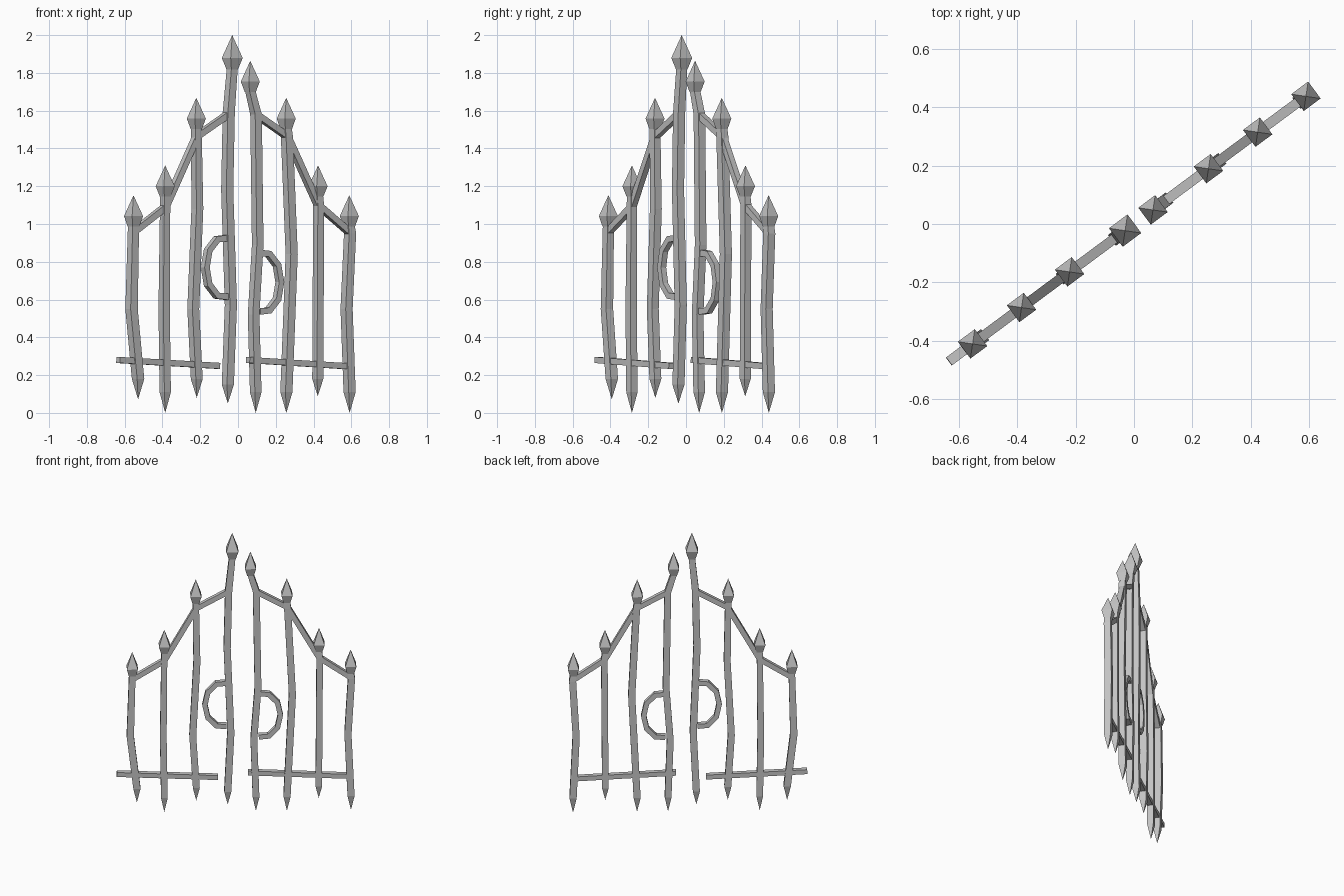
import bpy, bmesh, math
from mathutils import Matrix, Vector

cube = bpy.data.objects.get("Cube")
if cube:
    bpy.data.objects.remove(cube, do_unlink=True)

ANGLE = Matrix.Rotation(math.radians(36.6), 4, 'Z')   # the gate stands diagonally

iron = bpy.data.materials.new("grey_iron")
iron.use_nodes = True
GREY = (0.55, 0.55, 0.55, 1)
iron.diffuse_color = GREY
iron.node_tree.nodes["Principled BSDF"].inputs["Base Color"].default_value = GREY


def loft(name, rings):
    """Skin a list of four-point rings and cap the ends."""
    bm = bmesh.new()
    loops = [[bm.verts.new(p) for p in ring] for ring in rings]
    for a, b in zip(loops, loops[1:]):
        for i in range(4):
            j = (i + 1) % 4
            bm.faces.new((a[i], a[j], b[j], b[i]))
    bm.faces.new(loops[0][::-1])
    bm.faces.new(loops[-1])
    bmesh.ops.remove_doubles(bm, verts=bm.verts, dist=0.0005)
    bmesh.ops.recalc_face_normals(bm, faces=bm.faces)
    bm.transform(ANGLE)
    me = bpy.data.meshes.new(name)
    bm.to_mesh(me)
    bm.free()
    me.materials.append(iron)
    ob = bpy.data.objects.new(name, me)
    bpy.context.collection.objects.link(ob)


def level_ring(u, z, w):
    h = w / 2
    return [(u + a * h, b * h, z) for a, b in ((-1, -1), (1, -1), (1, 1), (-1, 1))]


def strip(name, path, height, depth):
    """Square bar following a path of (u, z) points in the gate plane."""
    pts = [Vector(p) for p in path]
    rings = []
    for i, p in enumerate(pts):
        t = (pts[min(i + 1, len(pts) - 1)] - pts[max(i - 1, 0)]).normalized()
        n = Vector((-t.y, t.x)) * height / 2
        rings.append([(p.x + s * n.x, d * depth / 2, p.y + s * n.y)
                      for s, d in ((-1, -1), (1, -1), (1, 1), (-1, 1))])
    loft(name, rings)


def post(name, tip, bends, foot, width, size):
    """Crooked square post with a pointed foot and a spearhead on top."""
    u, z = tip
    neck = z - 0.16 * size
    rings = [level_ring(bends[-1][0], foot, 0.0002)]
    rings += [level_ring(bu, bz, width) for bu, bz in reversed(bends)]
    rings.append(level_ring(u, neck, width * 0.9))
    loft(name, rings)
    loft(name + "_spearhead", [level_ring(u, neck - 0.005, width * 0.95),
                               level_ring(u, z - 0.11 * size, 0.072 * size),
                               level_ring(u, z, 0.0002)])


# Posts: spear tip, bends from top to bottom, foot height, width, spear size
POSTS = [
    ((-0.689, 1.152), [(-0.702, 0.55), (-0.659, 0.18)], 0.072, 0.047, 1),
    ((-0.48, 1.31), [(-0.487, 0.55), (-0.48, 0.11)], 0, 0.043, 1),
    ((-0.275, 1.668), [(-0.268, 1.08), (-0.295, 0.55), (-0.272, 0.18)], 0.08, 0.045, 1),
    ((-0.038, 2.0), [(-0.061, 1.59), (-0.071, 1.18), (-0.047, 0.57), (-0.067, 0.15)], 0.05, 0.046, 1.1),
    ((0.081, 1.864), [(0.119, 1.58), (0.13, 0.89), (0.103, 0.52), (0.117, 0.11)], 0, 0.044, 1),
    ((0.318, 1.668), [(0.323, 1.46), (0.354, 0.84), (0.319, 0.11)], 0, 0.046, 1),
    ((0.528, 1.31), [(0.532, 1.1), (0.526, 0.18)], 0.088, 0.042, 1),
    ((0.734, 1.152), [(0.739, 0.95), (0.716, 0.55), (0.736, 0.11)], 0, 0.046, 1),
]
for n, spec in enumerate(POSTS, 1):
    post(f"post_{n}", *spec)

# Sloping braces stepping up to the middle
BRACES = {
    "right": [(-0.687, 0.96), (-0.48, 1.09), (-0.272, 1.465), (-0.058, 1.585)],
    "left": [(0.118, 1.58), (0.323, 1.465), (0.528, 1.1), (0.736, 0.955)],
}
for side, pts in BRACES.items():
    for n, (a, b) in enumerate(zip(pts, pts[1:]), 1):
        strip(f"{side}_brace_{n}", [a, b], 0.034, 0.034)

# Bottom rails
strip("right_rail", [(-0.79, 0.28), (-0.13, 0.249)], 0.032, 0.034)
strip("left_rail", [(0.065, 0.28), (0.72, 0.247)], 0.032, 0.034)

# Ring handles on the two middle posts
ARC = [(0, 0.155), (0.065, 0.15), (0.122, 0.09), (0.141, 0),
       (0.122, -0.09), (0.065, -0.15), (0, -0.155)]
for name, u, z, side in (("right_handle", -0.075, 0.77, -1), ("left_handle", 0.135, 0.692, 1)):
    strip(name, [(u + side * a, z + b) for a, b in ARC], 0.034, 0.034)
